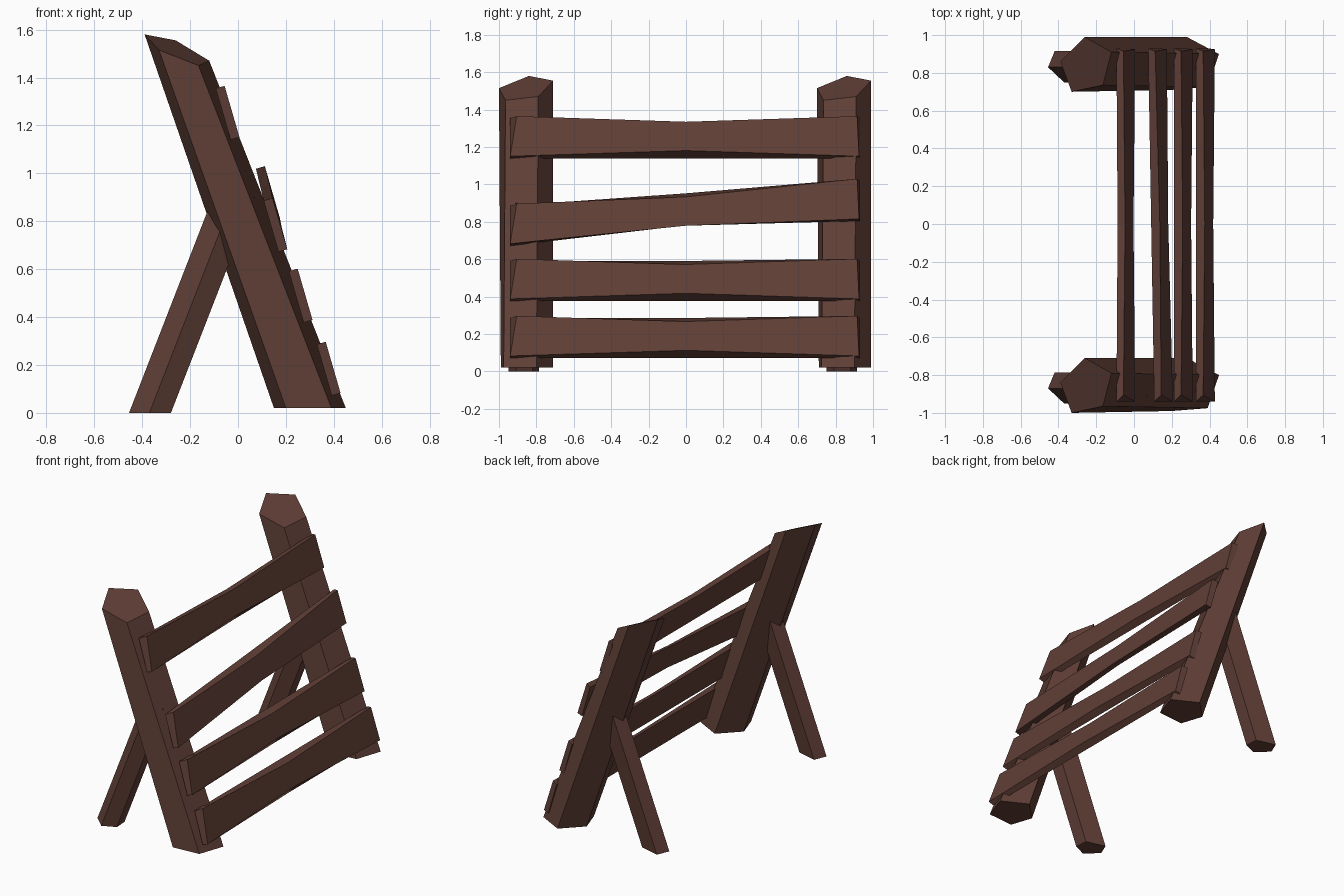
import bpy

if "Cube" in bpy.data.objects:
    bpy.data.objects.remove(bpy.data.objects["Cube"])

wood = bpy.data.materials.new("dark brown wood")
wood.diffuse_color = (0.116, 0.049, 0.037, 1)
wood.use_nodes = True
wood.node_tree.nodes["Principled BSDF"].inputs["Base Color"].default_value = wood.diffuse_color


def loft(name, rings):
    """Closed solid through rings that all have the same number of points."""
    n = len(rings[0])
    verts = [p for ring in rings for p in ring]
    faces = [tuple(range(n))[::-1], tuple(range(len(verts) - n, len(verts)))]
    for r in range(len(rings) - 1):
        for i in range(n):
            j = (i + 1) % n
            faces.append((r * n + i, r * n + j, (r + 1) * n + j, (r + 1) * n + i))
    me = bpy.data.meshes.new(name)
    me.from_pydata(verts, [], faces)
    me.materials.append(wood)
    ob = bpy.data.objects.new(name, me)
    bpy.context.collection.objects.link(ob)
    return ob


# Five-sided leaning posts and the struts that prop them up
post_foot = [(0.15, -0.84, 0.02), (0.20, -0.99, 0.02), (0.39, -0.975, 0.02),
             (0.45, -0.80, 0.02), (0.28, -0.71, 0.02)]
post_top = [(-0.39, -0.84, 1.58), (-0.33, -1.0, 1.515), (-0.165, -0.965, 1.45),
            (-0.12, -0.79, 1.47), (-0.26, -0.71, 1.555)]
strut_foot = [(-0.455, -0.87, 0), (-0.37, -0.95, 0), (-0.28, -0.91, 0),
              (-0.285, -0.82, 0), (-0.42, -0.785, 0)]
strut_top = [(x + 0.35, y, 0.9) for x, y, z in strut_foot]

for side, dy in (("near", 0), ("far", 1.7)):
    for part, rings in (("post", (post_foot, post_top)),
                        ("strut", (strut_foot, strut_top))):
        loft(f"{side}_{part}", [[(x, y + dy, z) for x, y, z in r] for r in rings])


# Slats across the front, hewn narrower in the middle
WX, WZ = -0.031, 0.107      # half width, along the lean
TX, TZ = -0.037, -0.011     # front to back thickness


def slat(name, near, far, back_top=1.0, back_low=1.0):
    mid = ((near[0] + far[0]) / 2, (near[1] + far[1]) / 2)
    rings = []
    # widths and y positions: front top, front bottom, back bottom, back top
    for (cx, cz), w, ys in (
            (near, (1, 1, 1, 1), (-0.905, -0.94, -0.94, -0.94)),
            (mid, (0.72, 0.72, back_low, back_top), (0, 0, 0, 0)),
            (far, (1, 1, 1, 1), (0.915, 0.925, 0.93, 0.93))):
        ring = []
        for k, sign, t in ((0, 1, 0), (1, -1, 0), (2, -1, 1), (3, 1, 1)):
            ring.append((cx + sign * w[k] * WX + t * TX, ys[k],
                         cz + sign * w[k] * WZ + t * TZ))
        rings.append(ring)
    loft(name, rings)


slat("slat_top", (-0.025, 1.258), (-0.025, 1.258), back_top=0.8)
slat("slat_crooked", (0.175, 0.79), (0.143, 0.923), back_low=0.6)
slat("slat_lower", (0.28, 0.495), (0.28, 0.495))
slat("slat_bottom", (0.397, 0.19), (0.397, 0.19))

# Make all normals face outward
import bmesh
for ob in bpy.context.collection.objects:
    bm = bmesh.new()
    bm.from_mesh(ob.data)
    bmesh.ops.recalc_face_normals(bm, faces=bm.faces)
    bm.to_mesh(ob.data)
    bm.free()
